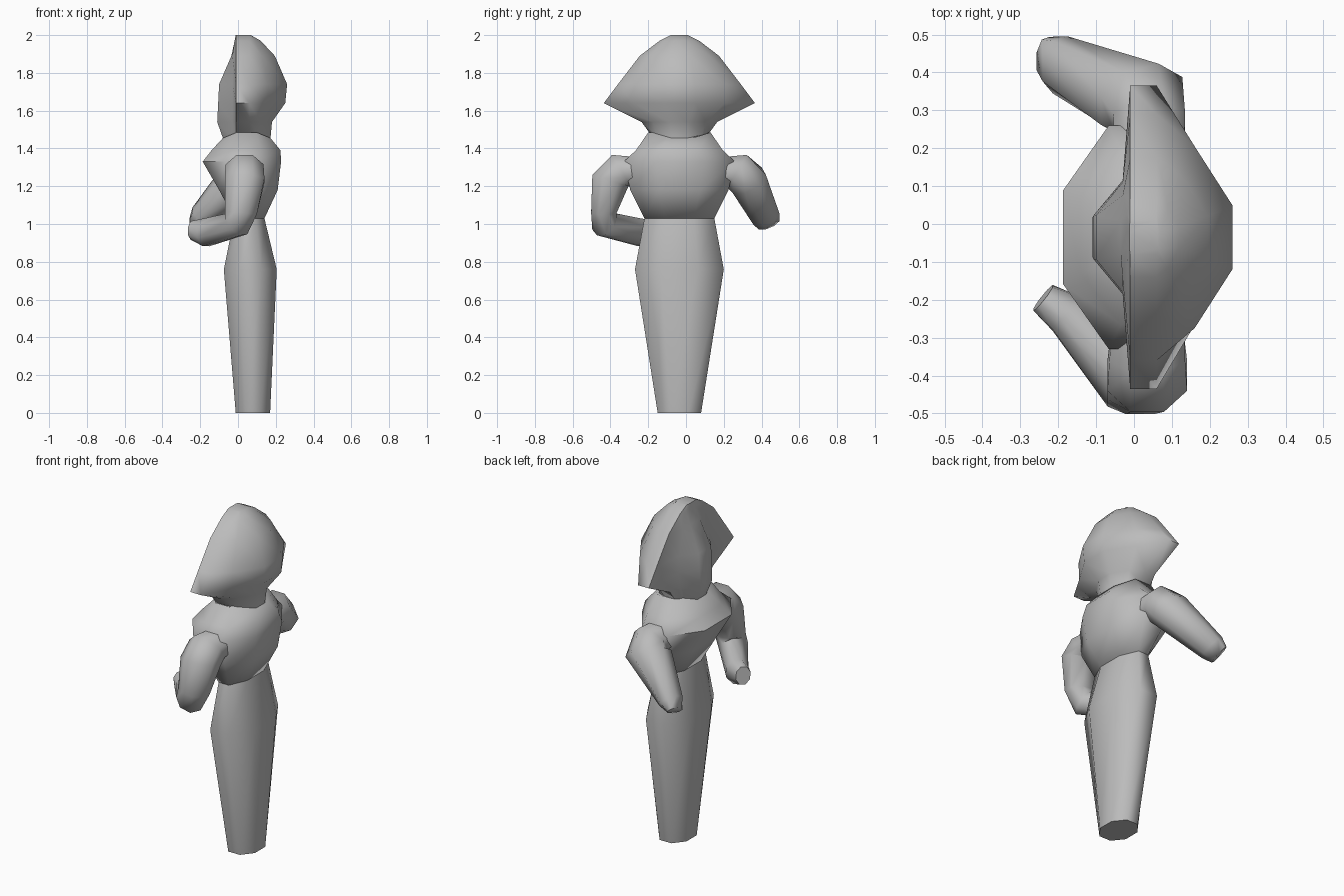
import bpy, bmesh, math
from mathutils import Vector

cube = bpy.data.objects.get("Cube")
if cube:
    bpy.data.objects.remove(cube, do_unlink=True)

grey = bpy.data.materials.new("plain grey")
grey.use_nodes = True
colour = (0.5, 0.5, 0.5, 1)
grey.diffuse_color = colour
grey.node_tree.nodes["Principled BSDF"].inputs["Base Color"].default_value = colour

MID_Y = -0.035


def loft(name, rings):
    """Skin a list of equal-length vertex rings and cap both ends."""
    bm = bmesh.new()
    loops = [[bm.verts.new(p) for p in ring] for ring in rings]
    n = len(loops[0])
    for a, b in zip(loops, loops[1:]):
        for i in range(n):
            j = (i + 1) % n
            bm.faces.new((a[i], a[j], b[j], b[i]))
    bm.faces.new(loops[0])
    bm.faces.new(loops[-1])
    bmesh.ops.recalc_face_normals(bm, faces=bm.faces)
    mesh = bpy.data.meshes.new(name)
    bm.to_mesh(mesh)
    bm.free()
    mesh.materials.append(grey)
    obj = bpy.data.objects.new(name, mesh)
    bpy.context.collection.objects.link(obj)
    bpy.ops.object.select_all(action="DESELECT")
    obj.select_set(True)
    bpy.context.view_layer.objects.active = obj
    bpy.ops.object.shade_smooth_by_angle(angle=math.radians(65))
    return obj


def octagon(a, b, k=0.42):
    """Cut-corner rectangle with half sizes a and b."""
    return [(a, -k * b), (a, k * b), (k * a, b), (-k * a, b),
            (-a, k * b), (-a, -k * b), (-k * a, -b), (k * a, -b)]


def body_ring(z, front, back, half, lift=0):
    mid, a = (front + back) / 2, (back - front) / 2
    return [(mid + x, MID_Y + y, z + lift * (abs(y) > half * 0.9))
            for x, y in octagon(a, half)]


def limb_ring(centre, direction, u, v):
    c, d = Vector(centre), Vector(direction).normalized()
    side = Vector((1, 0, 0))
    side = (side - d * side.dot(d)).normalized()
    up = d.cross(side)
    return [c + side * x + up * y for x, y in octagon(u, v)]


def head_ring(z, face, cheek, flare, nape, back, lift=0):
    """Half outline from the face round the hair wings to the back, mirrored."""
    half = [(face, cheek * 0.4, 0), (max(face, -0.03), cheek, 0),
            (-0.01, flare, lift), (0.06, flare, lift),
            (0.06 + (back - 0.06) * 0.5, nape, lift / 2), (back, nape * 0.35, 0)]
    left = [(x, MID_Y + y, z + dz) for x, y, dz in half]
    right = [(x, MID_Y - y, z + dz) for x, y, dz in reversed(half)]
    return left + right


# Long skirt-like legs
loft("legs", [body_ring(0, -0.012, 0.17, 0.115),
              body_ring(0.76, -0.075, 0.205, 0.235),
              body_ring(1.03, -0.02, 0.14, 0.185)])

# Torso with raised chest and sloping shoulders
loft("torso", [body_ring(1.03, -0.02, 0.14, 0.185),
               body_ring(1.18, -0.1, 0.21, 0.26),
               body_ring(1.33, -0.187, 0.228, 0.295),
               body_ring(1.39, -0.14, 0.225, 0.23),
               body_ring(1.455, -0.08, 0.172, 0.165, 0.03)])

# Head with flared hair
loft("head", [head_ring(1.455, -0.08, 0.1, 0.16, 0.12, 0.172, 0.03),
              head_ring(1.54, -0.11, 0.13, 0.2, 0.14, 0.18),
              head_ring(1.64, -0.105, 0.15, 0.4, 0.24, 0.25),
              head_ring(1.74, -0.1, 0.145, 0.325, 0.24, 0.26),
              head_ring(1.89, -0.035, 0.11, 0.21, 0.16, 0.195),
              head_ring(1.97, -0.018, 0.06, 0.105, 0.08, 0.12),
              head_ring(2.0, -0.012, 0.03, 0.045, 0.03, 0.068)])

# Arm bent at the elbow
loft("bent_arm", [limb_ring((0.04, -0.2, 1.28), (0, -1, -0.1), 0.09, 0.07),
                  limb_ring((0.035, -0.34, 1.28), (0, -1, -0.6), 0.1, 0.1),
                  limb_ring((0.035, -0.4, 1.23), (0, -0.3, -1), 0.105, 0.1),
                  limb_ring((0.015, -0.435, 1.06), (-0.1, 0, -1), 0.085, 0.067),
                  limb_ring((-0.01, -0.43, 1.0), (-0.6, 0.5, -0.6), 0.075, 0.07),
                  limb_ring((-0.17, -0.24, 0.955), (-0.66, 0.75, -0.05), 0.06, 0.072),
                  limb_ring((-0.24, -0.195, 0.968), (-0.75, 0.6, 0.1), 0.04, 0.05)])

# Arm stretched forward and down
loft("straight_arm", [limb_ring((0.04, 0.13, 1.28), (0, 1, -0.1), 0.09, 0.07),
                      limb_ring((0.04, 0.27, 1.28), (0, 1, -0.6), 0.095, 0.1),
                      limb_ring((0.02, 0.325, 1.23), (-0.4, 0.4, -0.7), 0.12, 0.1),
                      limb_ring((-0.195, 0.42, 1.04), (-0.55, 0.25, -0.6), 0.06, 0.075),
                      limb_ring((-0.233, 0.437, 1.0), (-0.55, 0.25, -0.6), 0.032, 0.058)])
